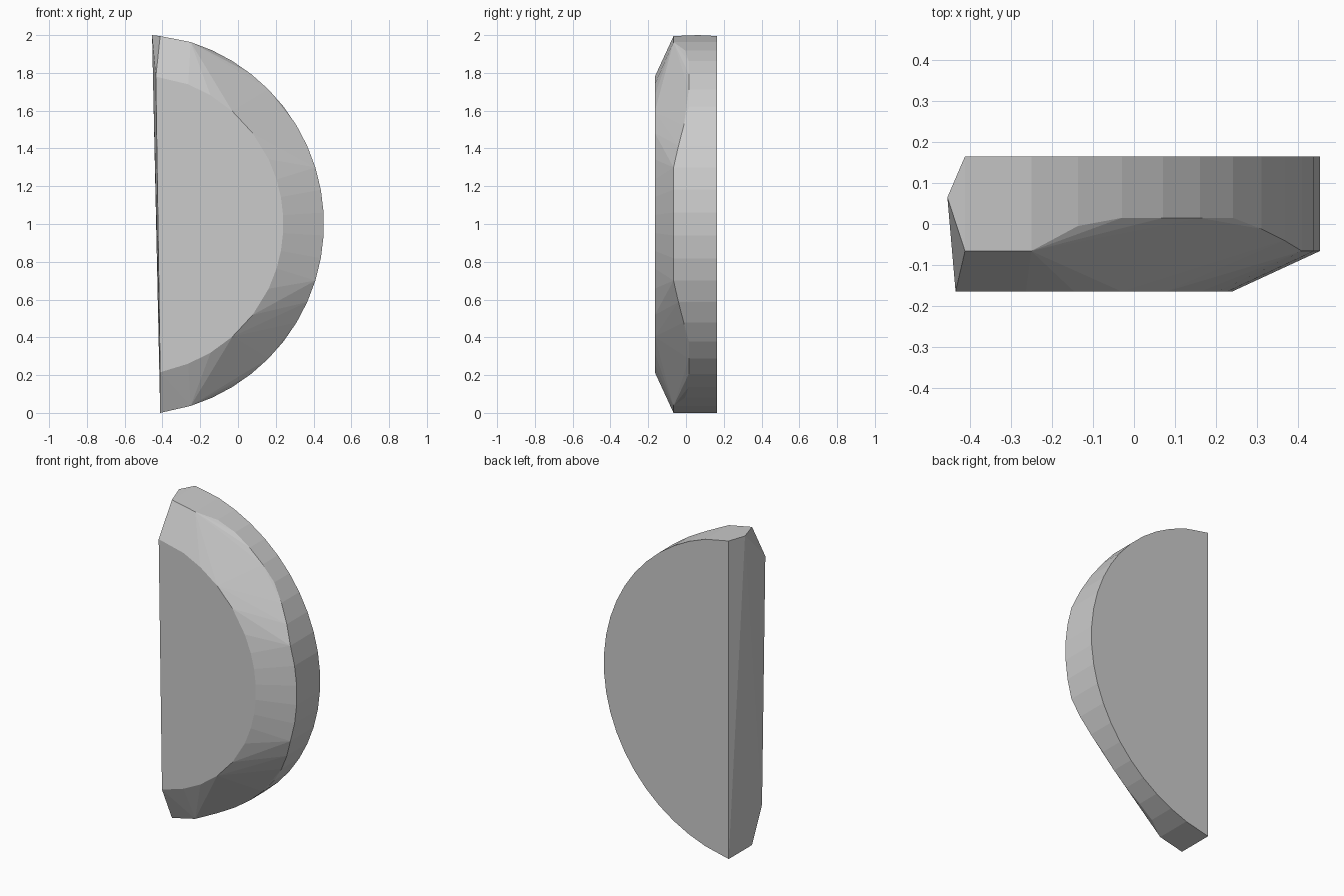
import bpy, bmesh
from math import sin, cos, radians

cube = bpy.data.objects.get("Cube")
if cube:
    bpy.data.objects.remove(cube)

AXIS_X, MID_Z = -0.555, 1.0   # centre of the round rim
RIM_R, FACE_R = 1.01, 0.795
BACK_Y, SHOULDER_Y, FRONT_Y = 0.165, -0.066, -0.165


def arc(radius, angle, y):
    """Mirrored pair of points on an arc, above and below the middle."""
    a = radians(angle)
    x, dz = AXIS_X + radius * cos(a), radius * sin(a)
    return [(x, y, MID_Z + dz), (x, y, MID_Z - dz)]


points = []

# Rim: straight wall at the back, front edge dipping where it is chipped
chip = {3: -0.04, 4: -0.012, 5: 0.015, 6: 0.015, 7: 0.015, 8: 0.015, 9: -0.005}
for i in range(11):
    angle = 3.45 + 6.9 * i
    points += arc(RIM_R, angle, BACK_Y)
    points += arc(RIM_R, angle, chip.get(i, SHOULDER_Y))

# Small front face
for angle in (3.45, 10.35, 17.25, 25.5, 37.3, 48.6, 59, 68.5):
    points += arc(FACE_R, angle, FRONT_Y)
points += [(-0.435, FRONT_Y, 1.78), (-0.412, FRONT_Y, 0.215)]

# Broken straight side, with a spur at the top
for y in (BACK_Y, SHOULDER_Y):
    points += [(-0.412, y, 1.995), (-0.412, y, 0.0)]
points.append((-0.455, 0.065, 2.0))

# Wrap the points in flat facets
bm = bmesh.new()
for p in points:
    bm.verts.new(p)
hull = bmesh.ops.convex_hull(bm, input=bm.verts[:])
loose = [v for v in bm.verts if not v.link_faces]
bmesh.ops.delete(bm, geom=loose, context='VERTS')
bmesh.ops.dissolve_limit(bm, angle_limit=radians(0.5),
                         verts=bm.verts[:], edges=bm.edges[:])
bmesh.ops.recalc_face_normals(bm, faces=bm.faces[:])

mesh = bpy.data.meshes.new("half_disc_stone")
bm.to_mesh(mesh)
bm.free()
stone = bpy.data.objects.new("half_disc_stone", mesh)
bpy.context.collection.objects.link(stone)

# Plain grey
grey = bpy.data.materials.new("stone_grey")
grey.use_nodes = True
colour = (0.6, 0.6, 0.6, 1.0)
grey.diffuse_color = colour
grey.node_tree.nodes["Principled BSDF"].inputs["Base Color"].default_value = colour
mesh.materials.append(grey)
